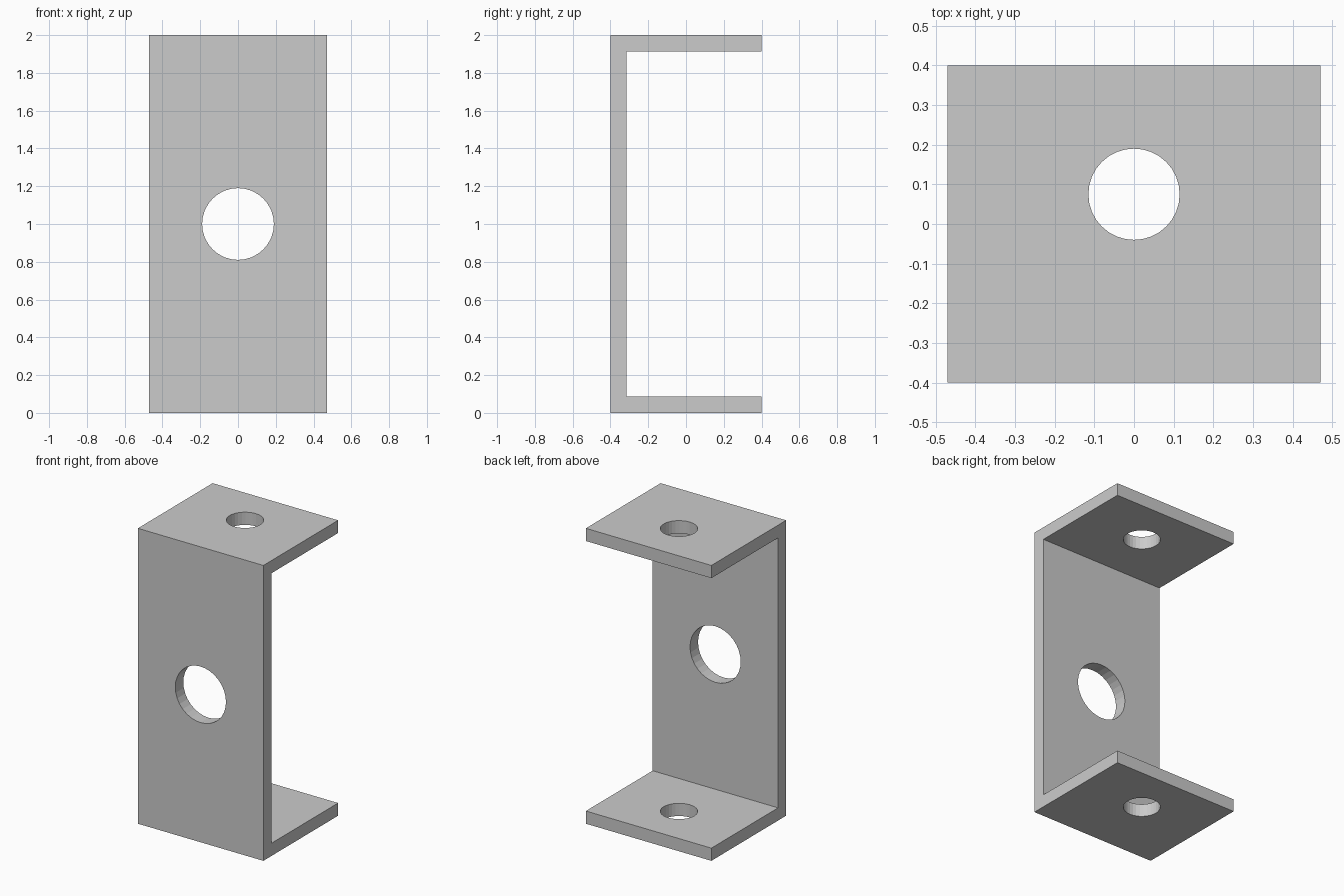
import bpy, bmesh
from math import pi

if "Cube" in bpy.data.objects:
    bpy.data.objects.remove(bpy.data.objects["Cube"])

HALF_W, HALF_D, HEIGHT, T = 0.47, 0.40, 2.0, 0.086


def drill(target, radius, depth, location, rotation=(0, 0, 0)):
    """Cut a round hole through the target."""
    bpy.ops.mesh.primitive_cylinder_add(vertices=32, radius=radius, depth=depth,
                                        location=location, rotation=rotation)
    cutter = bpy.context.object
    cutter.hide_render = True
    mod = target.modifiers.new("hole", 'BOOLEAN')
    mod.operation = 'DIFFERENCE'
    mod.solver = 'EXACT'
    mod.object = cutter
    bpy.context.view_layer.objects.active = target
    bpy.ops.object.modifier_apply(modifier=mod.name)
    bpy.data.objects.remove(cutter)


# C-shaped side profile (y, z), extruded across the width
profile = [(-HALF_D, 0), (HALF_D, 0), (HALF_D, T), (-HALF_D + T, T),
           (-HALF_D + T, HEIGHT - T), (HALF_D, HEIGHT - T),
           (HALF_D, HEIGHT), (-HALF_D, HEIGHT)]
bm = bmesh.new()
face = bm.faces.new([bm.verts.new((-HALF_W, y, z)) for y, z in profile])
ext = bmesh.ops.extrude_face_region(bm, geom=[face])
bmesh.ops.translate(bm, vec=(2 * HALF_W, 0, 0),
                    verts=[v for v in ext["geom"] if isinstance(v, bmesh.types.BMVert)])
bmesh.ops.recalc_face_normals(bm, faces=bm.faces)
mesh = bpy.data.meshes.new("channel_bracket")
bm.to_mesh(mesh)
bm.free()
bracket = bpy.data.objects.new("channel_bracket", mesh)
bpy.context.collection.objects.link(bracket)

# Large hole in the upright plate, then one bore through both flanges
drill(bracket, 0.19, 0.4, (0, -HALF_D + T / 2, 1.0), (pi / 2, 0, 0))
drill(bracket, 0.115, 3.0, (0, 0.075, HEIGHT / 2))
